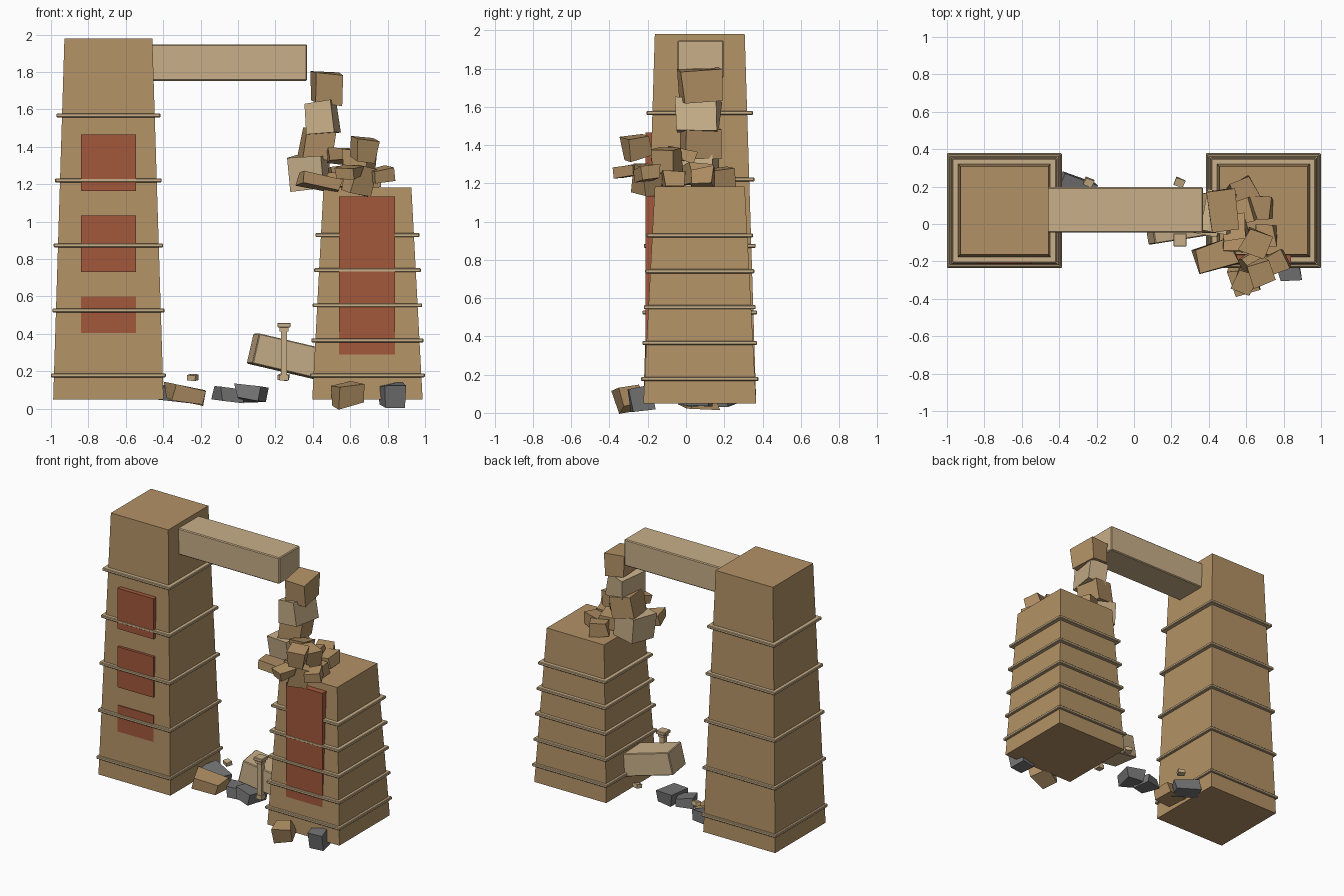
import bpy, bmesh, math, random
from mathutils import Matrix, Vector, Euler

if "Cube" in bpy.data.objects:
    bpy.data.objects.remove(bpy.data.objects["Cube"])

random.seed(4)


def material(name, rgb):
    m = bpy.data.materials.new(name)
    m.diffuse_color = (*rgb, 1)
    m.use_nodes = True
    m.node_tree.nodes["Principled BSDF"].inputs["Base Color"].default_value = m.diffuse_color
    return m


SAND = material("sandstone", (0.45, 0.285, 0.132))
CREAM = material("pale stone", (0.58, 0.43, 0.25))
RED = material("red clay", (0.36, 0.098, 0.045))
GREY = material("grey rock", (0.17, 0.17, 0.17))


def finish(name, bm, mat, loc=(0, 0, 0), rot=(0, 0, 0), bevel=0):
    bmesh.ops.recalc_face_normals(bm, faces=bm.faces)
    me = bpy.data.meshes.new(name)
    bm.to_mesh(me)
    bm.free()
    me.materials.append(mat)
    ob = bpy.data.objects.new(name, me)
    bpy.context.collection.objects.link(ob)
    ob.location = loc
    ob.rotation_euler = [math.radians(a) for a in rot]
    if bevel:
        mod = ob.modifiers.new("edge", "BEVEL")
        mod.width = bevel
        mod.segments = 1
    return ob


def box(name, size, loc, mat, rot=(0, 0, 0), bevel=0, jitter=0, taper=1):
    """Box with optional tapered top and uneven corners."""
    bm = bmesh.new()
    bmesh.ops.create_cube(bm, size=1)
    for v in bm.verts:
        if v.co.z > 0:
            v.co.x *= taper
            v.co.y *= taper
        for i in range(3):
            v.co[i] = (v.co[i] + random.uniform(-jitter, jitter)) * size[i]
    return finish(name, bm, mat, loc, rot, bevel)


TY = 0.072           # depth centre of both towers
BASE = 0.05          # tower underside
PANEL_FRONT = -0.212


def tower(side, cx, top, band_heights):
    h = top - BASE
    box(side + "_tower", (0.59, 0.59, h), (cx, TY, BASE + h / 2), SAND, taper=0.47 / 0.59)
    # thin ledges, shrinking with the taper
    z0, z1 = band_heights[0], band_heights[-1]
    for i, z in enumerate(band_heights):
        w = 0.614 - 0.058 * (z - z0) / (z1 - z0)
        box(f"{side}_ledge_{i + 1}", (w, w, 0.021), (cx, TY, z), CREAM, bevel=0.004)


def panel(name, x0, x1, z0, z1):
    # upright plate whose lower edge sinks into the sloping wall
    back = PANEL_FRONT + 0.05
    box(name, (x1 - x0, 0.05, z1 - z0),
        ((x0 + x1) / 2, (PANEL_FRONT + back) / 2, (z0 + z1) / 2), RED)


# towers and wall panels
tower("left", -0.693, 1.98, [0.178 + 0.3475 * i for i in range(5)])
tower("right", 0.692, 1.183, [0.178 + 0.1875 * i for i in range(5)])
for i in range(3):
    top = 1.465 - 0.433 * i
    panel(f"left_panel_{i + 1}", -0.84, -0.545, top - 0.3, top)
panel("right_panel", 0.54, 0.84, 0.29, 1.134)

# lintel beam reaching out of the left tower
box("lintel_beam", (0.91, 0.242, 0.194), (-0.085, 0.076, 1.85), CREAM, bevel=0.006)

# fallen beam leaning into the right tower
rot = Euler([math.radians(a) for a in (0, 13, 9)])
near_end = Vector((0.08, -0.01, 0.322))
mid = near_end + rot.to_matrix() @ Vector((0.24, 0, 0))
box("fallen_beam", (0.48, 0.2, 0.165), mid, CREAM, rot=(0, 13, 9), bevel=0.005)

# peg on the fallen beam
box("peg_shaft", (0.034, 0.034, 0.29), (0.246, -0.085, 0.295), CREAM)
box("peg_cap", (0.07, 0.07, 0.024), (0.246, -0.085, 0.447), CREAM, bevel=0.003)
box("peg_collar", (0.05, 0.05, 0.022), (0.246, -0.085, 0.425), CREAM)
box("peg_foot", (0.046, 0.046, 0.03), (0.246, -0.085, 0.165), CREAM)

# stacked remains of the arch
arch = [
    ((0.475, 0.075, 1.712), (0.145, 0.205, 0.16), (3, 3, 8), SAND),
    ((0.452, 0.060, 1.556), (0.145, 0.215, 0.165), (-2, -5, -8), CREAM),
    ((0.425, 0.078, 1.415), (0.16, 0.19, 0.165), (2, 8, 8), SAND),
    ((0.385, 0.055, 1.262), (0.18, 0.21, 0.18), (2, -2, -12), CREAM),
]
for i, (loc, size, r, mat) in enumerate(arch):
    box(f"arch_block_{i + 1}", size, loc, mat, rot=r, jitter=0.05)

# rubble heaped on the broken tower
rubble = [
    ((0.665, -0.255, 1.385), (0.12, 0.11, 0.12), 20),
    ((0.535, -0.02, 1.35), (0.13, 0.12, 0.06), 10),
    ((0.655, -0.10, 1.32), (0.13, 0.13, 0.12), -25),
    ((0.765, -0.205, 1.25), (0.12, 0.10, 0.07), 25),
    ((0.440, -0.170, 1.21), (0.19, 0.12, 0.065), 14),
    ((0.590, -0.305, 1.265), (0.12, 0.10, 0.06), -22),
    ((0.645, -0.210, 1.22), (0.13, 0.11, 0.13), 35),
    ((0.540, -0.090, 1.22), (0.12, 0.11, 0.07), -12),
    ((0.590, 0.170, 1.23), (0.14, 0.14, 0.09), 30),
    ((0.680, 0.090, 1.23), (0.12, 0.12, 0.09), -8),
    ((0.570, 0.060, 1.25), (0.15, 0.12, 0.1), 20),
    ((0.705, -0.060, 1.22), (0.11, 0.11, 0.08), 5),
]
for i, (loc, size, yaw) in enumerate(rubble):
    tilt = random.uniform(-14, 14), random.uniform(-14, 14)
    box(f"rubble_{i + 1}", size, loc, SAND, rot=(*tilt, yaw), jitter=0.12)

# boulders around the feet of the towers
boulders = [
    ((-0.275, 0.06, 0.075), (0.19, 0.15, 0.09), (5, 8, 12), SAND),
    ((-0.315, 0.19, 0.075), (0.17, 0.12, 0.08), (0, 8, -22), GREY),
    ((-0.05, 0.07, 0.08), (0.13, 0.12, 0.07), (4, 5, 15), GREY),
    ((0.07, 0.05, 0.085), (0.13, 0.14, 0.085), (-5, 5, -14), GREY),
    ((0.58, -0.295, 0.08), (0.13, 0.12, 0.11), (10, -10, 18), SAND),
    ((0.825, -0.235, 0.07), (0.13, 0.12, 0.11), (8, -6, 14), GREY),
]
for i, (loc, size, r, mat) in enumerate(boulders):
    box(f"boulder_{i + 1}", size, loc, mat, rot=r, jitter=0.13)

# small pebbles behind
for i, x in enumerate((-0.243, 0.243)):
    box(f"pebble_{i + 1}", (0.048, 0.04, 0.028), (x, 0.222, 0.167), CREAM,
        rot=(10, 6, -20), jitter=0.1)
